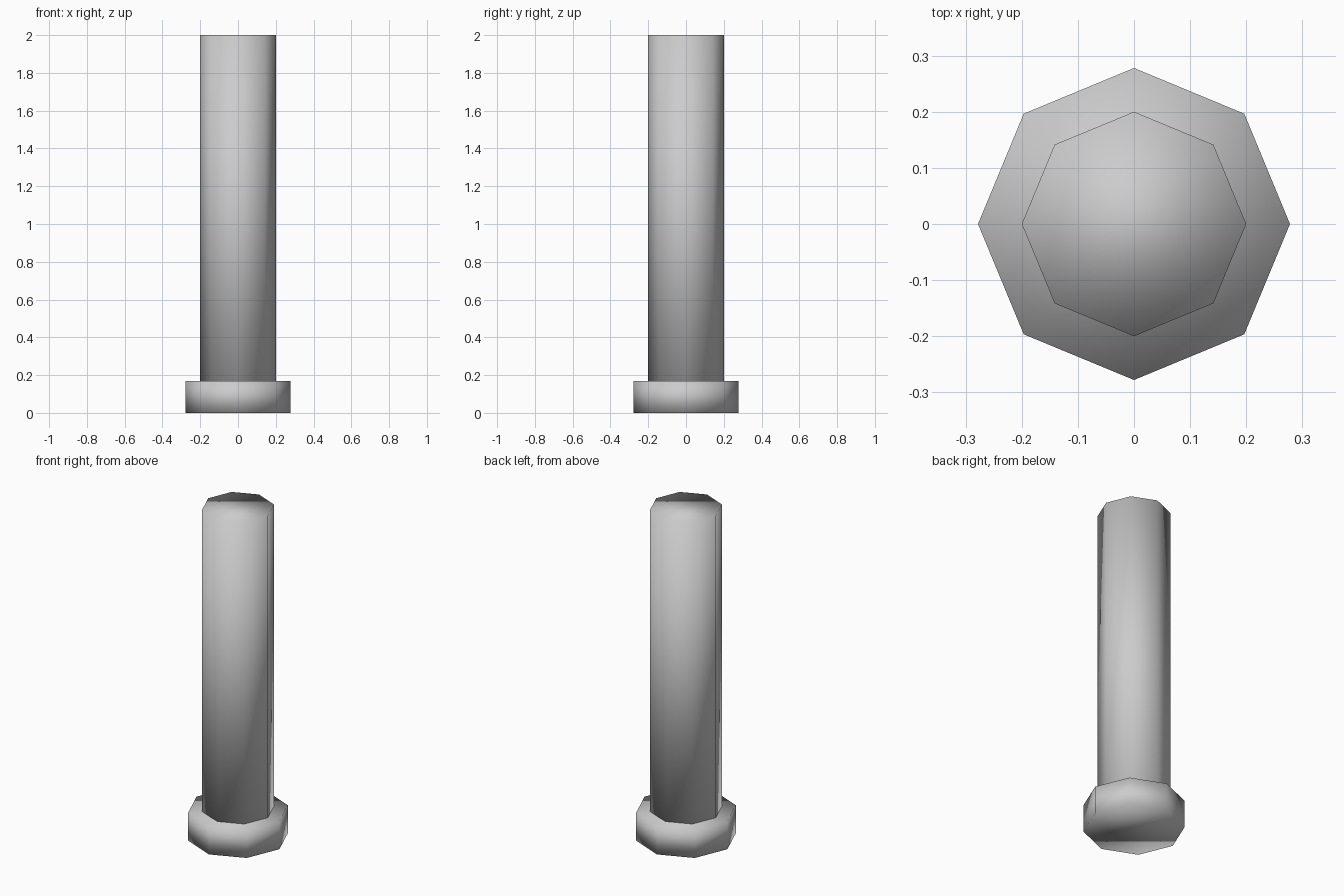
import bpy
import math

if "Cube" in bpy.data.objects:
    bpy.data.objects.remove(bpy.data.objects["Cube"])


def octagon_prism(name, radius, z0, z1):
    # Eight-sided closed prism with corners on the axes, smooth shaded throughout
    bpy.ops.mesh.primitive_cylinder_add(
        vertices=8, radius=radius, depth=z1 - z0, end_fill_type='NGON',
        location=(0, 0, (z0 + z1) / 2))
    obj = bpy.context.object
    obj.name = name
    bpy.ops.object.shade_smooth()
    return obj


# Wide collar at the foot
octagon_prism("base_collar", 0.278, 0.0, 0.17)

# Tall shaft, seated inside the collar
octagon_prism("shaft", 0.2, 0.01, 2.0)
